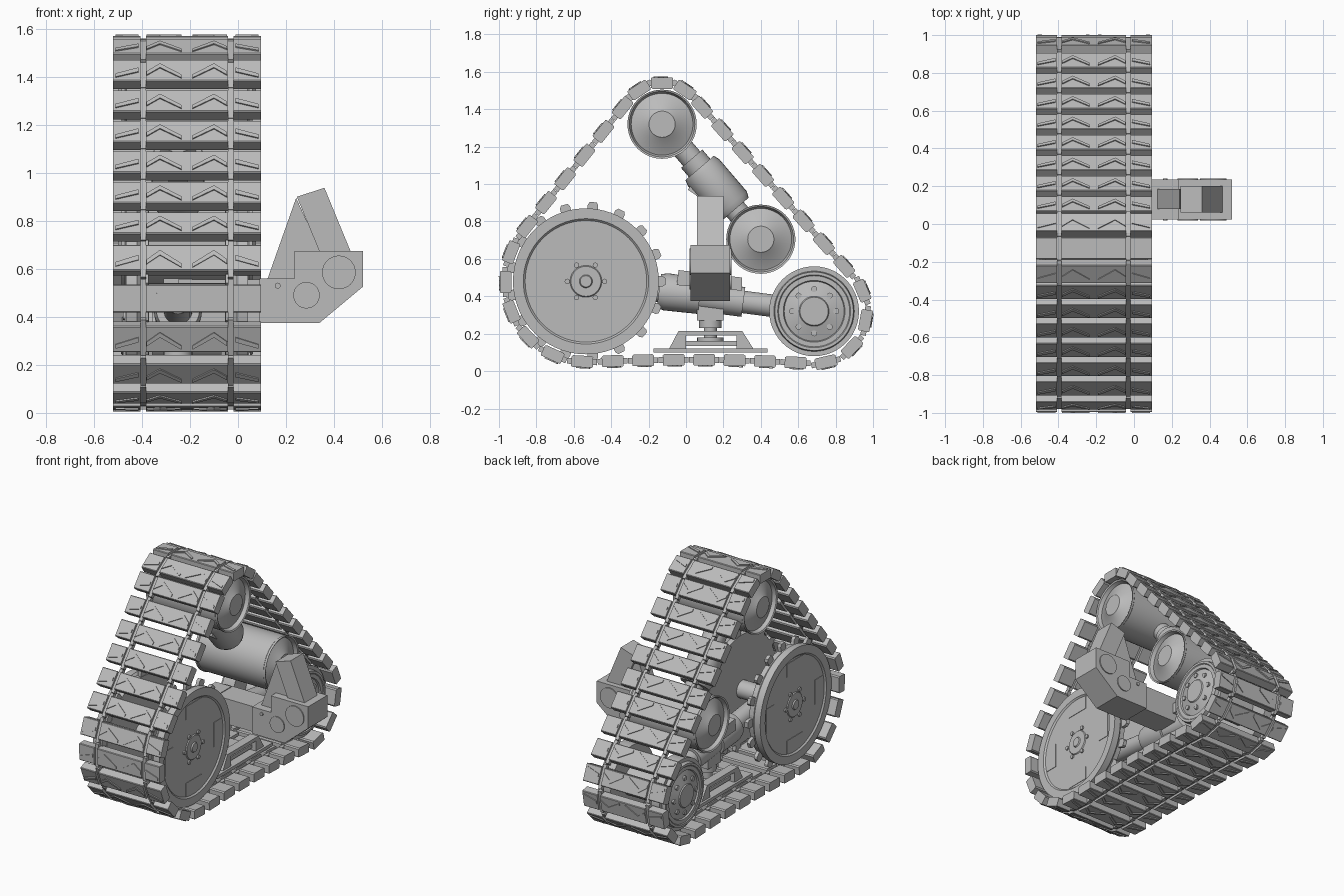
import bpy, bmesh, math
from mathutils import Vector, Matrix
from mathutils.geometry import convex_hull_2d

cube = bpy.data.objects.get("Cube")
if cube:
    bpy.data.objects.remove(cube, do_unlink=True)

# single bare metal colour
GREY = (0.5, 0.5, 0.5, 1)
metal = bpy.data.materials.new("plain_grey")
metal.use_nodes = True
metal.diffuse_color = GREY
metal.node_tree.nodes["Principled BSDF"].inputs["Base Color"].default_value = GREY

MID = -0.2125                      # centre plane of the track
STRUT_X = -0.25                    # plane of the struts
DRIVE, IDLER = (-0.535, 0.48), (0.685, 0.32)
TOP, LOWER = (-0.128, 1.32), (0.40, 0.705)


def flip(x):
    return 2 * MID - x


def to_mesh(name, bm):
    bmesh.ops.recalc_face_normals(bm, faces=bm.faces)
    me = bpy.data.meshes.new(name)
    bm.to_mesh(me)
    bm.free()
    me.materials.append(metal)
    return me


def place(name, me, matrix=None):
    ob = bpy.data.objects.new(name, me)
    bpy.context.collection.objects.link(ob)
    if matrix:
        ob.matrix_world = matrix
    return ob


def add_prism(bm, pts, axis, a, b):
    """Extrude a 2D outline along one axis from a to b."""
    def at(p, d):
        c = list(p)
        c.insert("xyz".index(axis), d)
        return bm.verts.new(c)
    lo, hi = [at(p, a) for p in pts], [at(p, b) for p in pts]
    bm.faces.new(lo)
    bm.faces.new(hi[::-1])
    for i in range(len(pts)):
        bm.faces.new((lo[i - 1], lo[i], hi[i], hi[i - 1]))


def prism(name, pts, axis, a, b):
    bm = bmesh.new()
    add_prism(bm, pts, axis, a, b)
    return place(name, to_mesh(name, bm))


def rect(a, b, c, d):
    return [(a, c), (b, c), (b, d), (a, d)]


def circle(centre, r, n):
    return [(centre[0] + r * math.cos(math.tau * i / n), centre[1] + r * math.sin(math.tau * i / n))
            for i in range(n)]


def lathe(name, profile, origin, axis=(1, 0, 0), segs=48):
    """Spin (distance, radius) pairs round an axis, closed at both ends."""
    rot = Vector(axis).to_track_quat('Z', 'Y')
    bm = bmesh.new()
    rings = [[bm.verts.new(rot @ Vector((x, y, d)) + Vector(origin)) for x, y in circle((0, 0), r, segs)]
             for d, r in profile]
    for p, q in zip(rings, rings[1:]):
        for i in range(segs):
            bm.faces.new((p[i - 1], p[i], q[i], q[i - 1]))
    bm.faces.new(rings[0])
    bm.faces.new(rings[-1])
    ob = place(name, to_mesh(name, bm))
    bpy.ops.object.select_all(action='DESELECT')
    ob.select_set(True)
    bpy.context.view_layer.objects.active = ob
    bpy.ops.object.shade_smooth_by_angle(angle=math.radians(30))
    return ob


def disc(name, a, b, r, yz, segs=24):
    return lathe(name, [(a, r), (b, r)], (0, *yz), segs=segs)


# track shoe: three square-edged blocks with shallow chevron treads
bm = bmesh.new()
block = [(-0.058, -0.025), (-0.05, -0.032), (0.05, -0.032), (0.058, -0.025),
         (0.058, 0.026), (0.054, 0.03), (-0.054, 0.03), (-0.058, 0.026)]
for a, b in ((-0.52, -0.407), (-0.383, flip(-0.383)), (flip(-0.407), 0.095)):
    add_prism(bm, block, 'x', a, b)
chevron = [(-0.38, -0.01), (-0.325, 0.032), (-0.235, -0.028),
           (-0.235, -0.045), (-0.325, 0.01), (-0.38, -0.03)]
side_bar = [(-0.51, -0.022), (-0.415, 0.01), (-0.415, -0.012), (-0.51, -0.04)]
for outline in (chevron, side_bar):
    add_prism(bm, outline, 'z', 0.028, 0.036)
    add_prism(bm, [(flip(x), y) for x, y in outline], 'z', 0.028, 0.036)
shoe = to_mesh("track_shoe", bm)

# chain links lying in the two slots
bm = bmesh.new()
for x in (-0.395, flip(-0.395)):
    add_prism(bm, rect(-0.08, 0.08, -0.015, 0.015), 'x', x - 0.012, x + 0.012)
link = to_mesh("track_link", bm)

# track path: hull around the three outer wheels
dots = [Vector(p) for c, r in ((DRIVE, 0.43), (TOP, 0.22), (IDLER, 0.28)) for p in circle(c, r, 180)]
path = [dots[i] for i in convex_hull_2d(dots)]
if sum(a.x * b.y - b.x * a.y for a, b in zip(path, path[1:] + path[:1])) > 0:
    path.reverse()                 # climbs the front, descends the back
start = max(range(len(path)), key=lambda i: path[i].y)
path = path[start:] + path[:start + 1]
total = sum((b - a).length for a, b in zip(path, path[1:]))


def on_path(s):
    s %= total
    for a, b in zip(path, path[1:]):
        step = (b - a).length
        if s <= step:
            p = a.lerp(b, s / step)
            break
        s -= step
    if p.y < 0.1:                  # lower run rises slightly over the skid
        p.y += 0.015 * max(0, math.cos(math.pi * (p.x - 0.1) / 1.2))
    return p


# shoes sit closer together over the top roller
CLOSE, SPACED = 0.13, 30
stations = [CLOSE * k for k in (-2, -1, 0, 1)]
stations += [2 * CLOSE + k * (total - 4 * CLOSE) / SPACED for k in range(SPACED)]
for i, s in enumerate(stations):
    p = on_path(s)
    t = (on_path(s + 0.04) - on_path(s - 0.04)).normalized()
    m = Matrix(((1, 0, 0, 0), (0, t.x, -t.y, p.x), (0, t.y, t.x, p.y), (0, 0, 0, 1)))
    place(f"track_shoe_{i}", shoe, m)
    place(f"track_link_{i}", link, m)

# wheels in pairs, mirrored about the track centre
drive_profile = [(-0.02, 0.3), (-0.02, 0.375), (-0.005, 0.39), (0.042, 0.39), (0.042, 0.335), (0.032, 0.325),
                 (0.032, 0.085), (0.038, 0.08), (0.038, 0.035), (0.046, 0.03)]
idler_profile = [(-0.07, 0.2), (-0.07, 0.24), (0.02, 0.24), (0.02, 0.215), (0.045, 0.21),
                 (0.045, 0.195), (0.04, 0.19), (0.04, 0.165), (0.03, 0.16), (0.055, 0.08), (0.062, 0.075)]
tooth = [(0.37, -0.028), (0.41, -0.028), (0.425, -0.018), (0.425, 0.018), (0.41, 0.028), (0.37, 0.028)]


def turned(pts, a):
    return [(DRIVE[0] + u * math.cos(a) - v * math.sin(a),
             DRIVE[1] + u * math.sin(a) + v * math.cos(a)) for u, v in pts]


for side, f in (("left", lambda x: x), ("right", flip)):
    lathe(f"drive_wheel_{side}", [(f(x), r) for x, r in drive_profile], (0, *DRIVE), segs=72)
    lathe(f"idler_wheel_{side}", [(f(x), r) for x, r in idler_profile], (0, *IDLER))
    for i, c in enumerate(circle(DRIVE, 0.1, 6)):
        disc(f"drive_bolt_{side}_{i}", f(0.02), f(0.042), 0.014, c, 12)
    for i, c in enumerate(circle(IDLER, 0.118, 8)):
        disc(f"idler_bolt_{side}_{i}", f(0.025), f(0.053), 0.016, c, 12)
    # sprocket plate with teeth, and raised plates on the wheel face
    bm = bmesh.new()
    for i in range(17):
        add_prism(bm, turned(tooth, math.tau * i / 17), 'x', f(-0.028), f(-0.052))
    add_prism(bm, circle(DRIVE, 0.375, 48), 'x', f(-0.018), f(-0.055))
    for i in range(4):
        add_prism(bm, turned(rect(0.22, 0.31, -0.085, 0.085), math.tau * i / 4), 'x', f(0.03), f(0.035))
    place(f"sprocket_{side}", to_mesh(f"sprocket_{side}", bm))
disc("drive_axle", -0.4, -0.03, 0.06, DRIVE, 32)
disc("idler_axle", -0.36, -0.06, 0.1, IDLER, 32)

# full width rollers with coned ends inside a lip
half_roller = [(0.075, 0.07), (0.07, 0.075), (0.03, 0.165), (0.055, 0.175), (0.06, 0.185), (0.045, 0.185),
               (0.04, 0.18)]
roller = half_roller + [(flip(x), r) for x, r in reversed(half_roller)]
for name, centre in (("top_roller", TOP), ("lower_roller", LOWER)):
    lathe(name, roller, (0, *centre))


# telescopic struts
def strut(name, a, b, profile):
    d = Vector((0, b[0] - a[0], b[1] - a[1]))
    lathe(name, [(k * d.length, r) for k, r in profile], (STRUT_X, *a), d, 32)


strut("tension_strut", TOP, LOWER, [(0.1, 0.06), (0.3, 0.06), (0.3, 0.075), (0.38, 0.075), (0.38, 0.1),
                                    (0.42, 0.11), (0.7, 0.11), (0.74, 0.095), (0.74, 0.06), (0.9, 0.06)])
strut("axle_strut", DRIVE, IDLER, [(0.05, 0.06), (0.32, 0.06), (0.32, 0.09), (0.35, 0.1), (0.5, 0.095),
                                   (0.5, 0.08), (0.69, 0.08), (0.69, 0.06), (0.95, 0.06)])

# centre frame
prism("centre_post", rect(0.06, 0.2, 0.27, 0.56), 'x', STRUT_X - 0.06, STRUT_X + 0.06)
prism("strut_lug", [(0.01, 0.97), (0.07, 0.93), (0.16, 1.0), (0.08, 1.08)], 'x', STRUT_X - 0.04, STRUT_X + 0.04)
prism("cross_arm", rect(0.04, 0.215, 0.38, 0.555), 'x', STRUT_X, 0.1)
prism("clamp_flange", [(-0.05, 0.46), (0.3, 0.43), (0.3, 0.5), (-0.04, 0.54)], 'x', STRUT_X - 0.1, STRUT_X + 0.1)
lathe("shoe_pin", [(0.15, 0.07), (0.18, 0.07), (0.18, 0.035), (0.23, 0.035), (0.23, 0.06), (0.28, 0.06)],
      (STRUT_X, 0.13, 0), (0, 0, 1), 24)

# ground skid: two rails and an open bridge
for x in (MID - 0.13, MID + 0.13):
    prism("skid_rail", rect(-0.175, 0.435, 0.1, 0.122), 'x', x - 0.045, x + 0.045)
    prism("skid_bridge", [(-0.09, 0.12), (-0.04, 0.215), (0.3, 0.215), (0.36, 0.12), (0.27, 0.12),
                          (0.27, 0.19), (0.0, 0.19), (0.0, 0.12)], 'x', x - 0.03, x + 0.03)
prism("skid_crossbar", rect(0.0, 0.27, 0.135, 0.16), 'x', MID - 0.13, MID + 0.13)

# mounting bracket
prism("bracket_body", [(0.09, 0.375), (0.34, 0.375), (0.52, 0.525), (0.52, 0.675),
                       (0.235, 0.675), (0.235, 0.56), (0.09, 0.56)], 'y', 0.025, 0.235)
prism("bracket_horn", [(0.245, 0.9), (0.36, 0.937), (0.47, 0.67), (0.34, 0.67)], 'y', 0.06, 0.2)
prism("bracket_rib", [(0.12, 0.55), (0.242, 0.895), (0.35, 0.66), (0.35, 0.55)], 'y', 0.08, 0.185)
for i, (x, z, r) in enumerate(((0.42, 0.585, 0.07), (0.285, 0.49, 0.055), (0.165, 0.53, 0.012))):
    lathe(f"bracket_pin_{i}", [(0.018, r), (0.242, r)], (x, 0, z), (0, 1, 0), 32)
